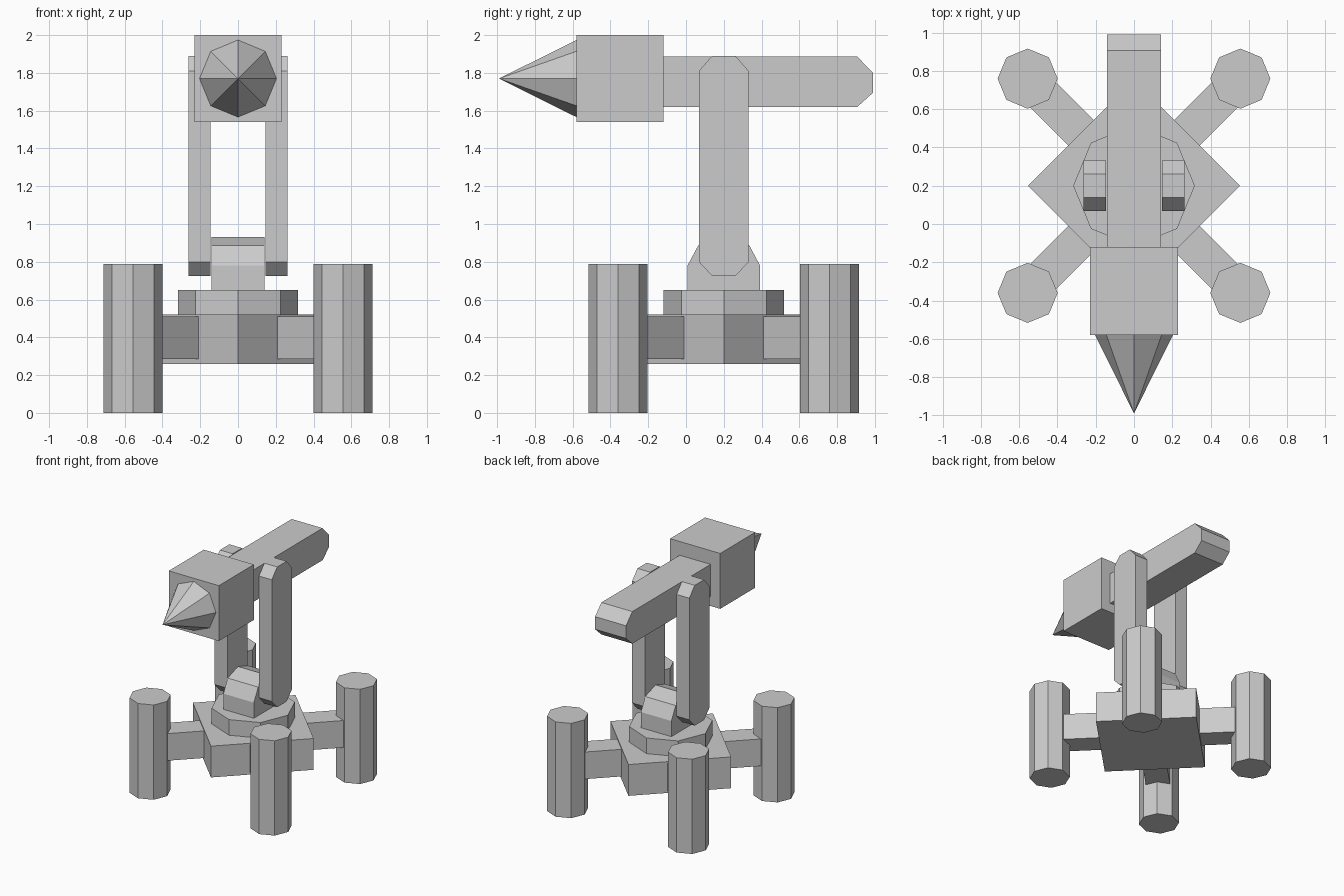
import bpy, bmesh
from math import cos, sin, pi, radians
from mathutils import Matrix, Vector

if "Cube" in bpy.data.objects:
    bpy.data.objects.remove(bpy.data.objects["Cube"])

CY = 0.20  # y centre of the carriage


def extrude(name, base, offset):
    """Solid prism: polygon 'base' (3D points) swept by 'offset'."""
    bm = bmesh.new()
    face = bm.faces.new([bm.verts.new(p) for p in base])
    top = bmesh.ops.extrude_face_region(bm, geom=[face])["geom"]
    bmesh.ops.translate(bm, vec=Vector(offset),
                        verts=[g for g in top if isinstance(g, bmesh.types.BMVert)])
    return finish(name, bm)


def finish(name, bm):
    bmesh.ops.recalc_face_normals(bm, faces=bm.faces)
    mesh = bpy.data.meshes.new(name)
    bm.to_mesh(mesh)
    bm.free()
    obj = bpy.data.objects.new(name, mesh)
    bpy.context.collection.objects.link(obj)
    return obj


def column(name, x, y, z0, z1, r, n):
    """Upright n-sided prism with a corner on the x axis."""
    ring = [(x + r * cos(2 * pi * i / n), y + r * sin(2 * pi * i / n), z0) for i in range(n)]
    return extrude(name, ring, (0, 0, z1 - z0))


def side_profile(name, yz, x0, x1):
    """Side-view outline extruded across x."""
    return extrude(name, [(x0, y, z) for y, z in yz], (x1 - x0, 0, 0))


def box(name, x0, x1, y0, y1, z0, z1):
    return side_profile(name, [(y0, z0), (y1, z0), (y1, z1), (y0, z1)], x0, x1)


# Diamond base and octagonal turntable
column("base", 0, CY, 0.26, 0.52, 0.555, 4)
column("turntable", 0, CY, 0.52, 0.65, 0.318, 8)

# Four octagonal feet on diagonal struts
for i in range(4):
    sx, sy = (1, -1)[i % 2], (1, -1)[i // 2]
    column(f"foot_{i + 1}", sx * 0.556, CY + sy * 0.56, 0, 0.787, 0.157, 8)
    strut = box(f"strut_{i + 1}", 0.36, 0.76, -0.095, 0.095, 0.285, 0.51)
    strut.data.transform(Matrix.Translation((0, CY, 0))
                         @ Matrix.Rotation(radians(45 + 90 * i), 4, 'Z'))

# Rounded pivot block on the turntable
side_profile("pivot_block", [(CY - 0.192, 0.65), (CY + 0.192, 0.65), (CY + 0.192, 0.78),
                             (CY + 0.135, 0.887), (CY, 0.932), (CY - 0.135, 0.887),
                             (CY - 0.192, 0.78)], -0.14, 0.14)

# Two upright side arms with chamfered ends
right_half = [(0.062, 0.725), (0.132, 0.80), (0.132, 1.81), (0.062, 1.89)]
arm = [(CY + y, z) for y, z in right_half] + [(CY - y, z) for y, z in reversed(right_half)]
for side, s in (("left", -1), ("right", 1)):
    side_profile(f"{side}_arm", arm, s * 0.146, s * 0.263)

# Boom with chamfered rear end
side_profile("boom", [(-0.14, 1.62), (0.907, 1.62), (0.99, 1.695), (0.99, 1.80),
                      (0.907, 1.886), (-0.14, 1.886)], -0.142, 0.142)

# Head block and pointed tip
box("head_block", -0.23, 0.23, -0.58, -0.12, 1.54, 2.0)
bm = bmesh.new()
bmesh.ops.create_cone(bm, cap_ends=True, segments=8, radius1=0.204, radius2=0, depth=0.41,
                      matrix=Matrix.Translation((0, -0.785, 1.77))
                      @ Matrix.Rotation(radians(90), 4, 'X'))
bmesh.ops.remove_doubles(bm, verts=bm.verts, dist=0.0001)
finish("pointed_tip", bm)
